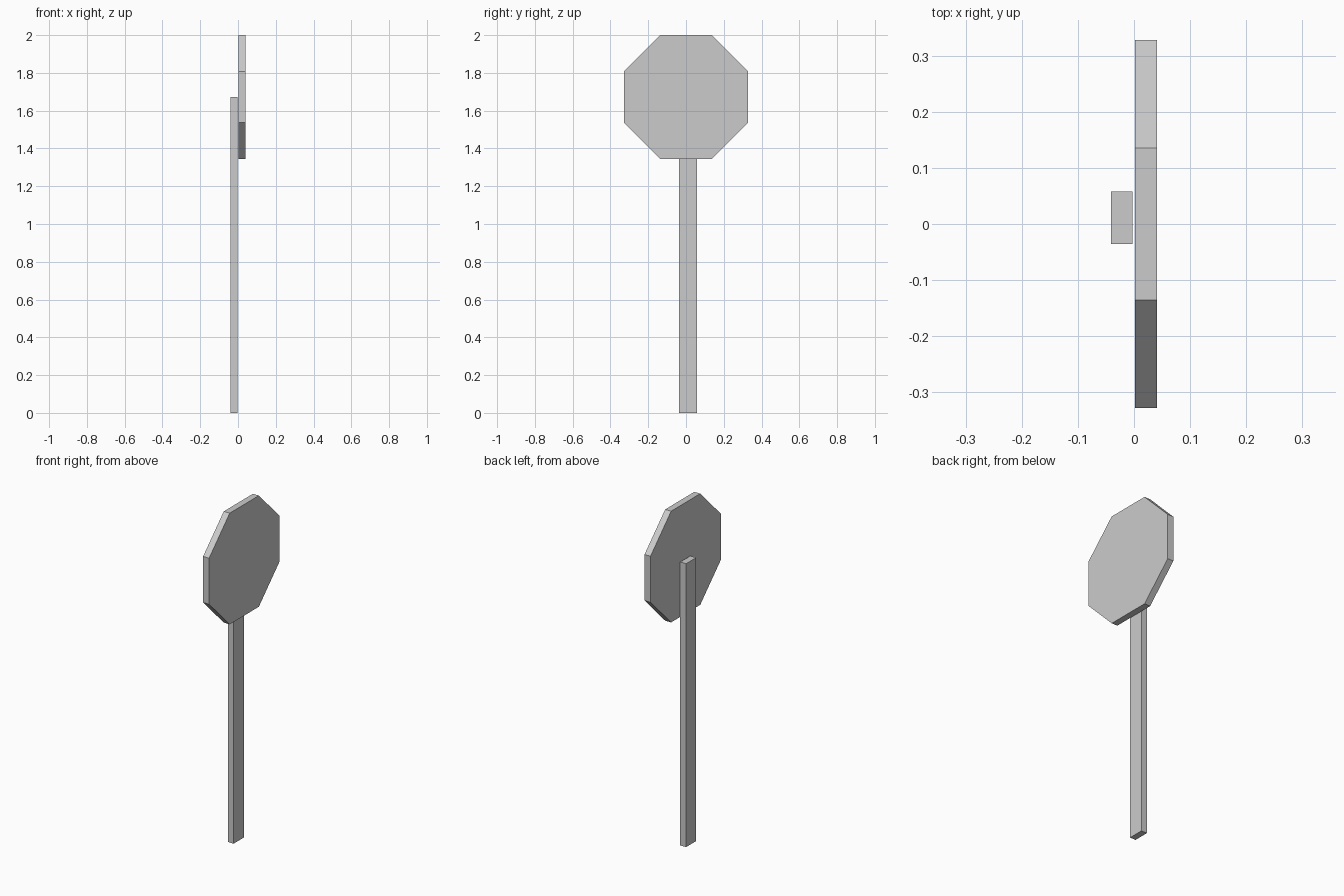
import bpy
from math import pi, cos
from mathutils import Matrix

cube = bpy.data.objects.get("Cube")
if cube:
    bpy.data.objects.remove(cube, do_unlink=True)

grey = bpy.data.materials.new("plain_grey")
grey.use_nodes = True
colour = (0.6, 0.6, 0.6, 1)
grey.diffuse_color = colour
grey.node_tree.nodes["Principled BSDF"].inputs["Base Color"].default_value = colour


def finish(name):
    obj = bpy.context.object
    obj.name = obj.data.name = name
    obj.data.materials.append(grey)
    return obj


# Post: a flat rectangular bar that ends behind the middle of the plate
post_min, post_max = (-0.041, -0.036, 0), (-0.003, 0.058, 1.672)
centre = [(a + b) / 2 for a, b in zip(post_min, post_max)]
size = [b - a for a, b in zip(post_min, post_max)]
bpy.ops.mesh.primitive_cube_add(size=1, location=centre)
post = finish("post")
post.data.transform(Matrix.Diagonal((*size, 1)))

# Sign plate: a regular octagon with flat top and sides, facing +x
half_width, thickness = 0.328, 0.039
bpy.ops.mesh.primitive_cylinder_add(
    vertices=8, radius=half_width / cos(pi / 8), depth=thickness,
    location=(0.0215, 0, 2 - half_width))
plate = finish("sign_plate")
plate.data.transform(Matrix.Rotation(pi / 2, 4, "Y") @ Matrix.Rotation(pi / 8, 4, "Z"))
